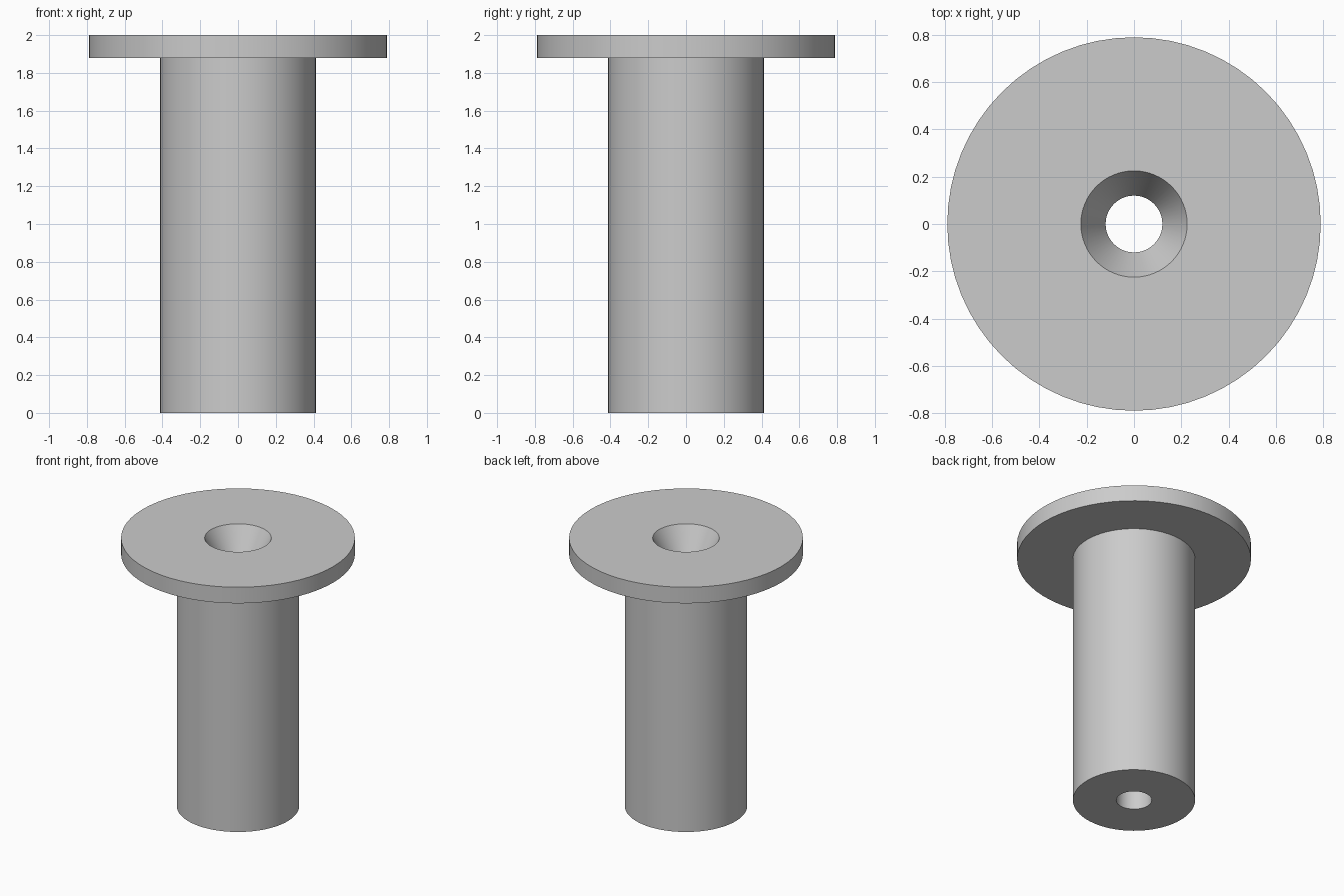
import bpy
import bmesh
import math

cube = bpy.data.objects.get("Cube")
if cube:
    bpy.data.objects.remove(cube, do_unlink=True)

SEGMENTS = 64

# Plain grey material
grey = bpy.data.materials.new("plain grey")
grey.use_nodes = True
colour = (0.6, 0.6, 0.6, 1.0)
grey.diffuse_color = colour
grey.node_tree.nodes["Principled BSDF"].inputs["Base Color"].default_value = colour


def lathe(name, profile):
    """Revolve a closed (radius, height) profile around the z axis."""
    bm = bmesh.new()
    rings = []
    for i in range(SEGMENTS):
        a = 2 * math.pi * i / SEGMENTS
        rings.append([bm.verts.new((r * math.cos(a), r * math.sin(a), z))
                      for r, z in profile])
    for i, ring in enumerate(rings):
        nxt = rings[(i + 1) % SEGMENTS]
        for j in range(len(profile)):
            k = (j + 1) % len(profile)
            bm.faces.new((ring[j], nxt[j], nxt[k], ring[k]))
    bmesh.ops.recalc_face_normals(bm, faces=bm.faces)
    mesh = bpy.data.meshes.new(name)
    bm.to_mesh(mesh)
    bm.free()
    mesh.materials.append(grey)
    obj = bpy.data.objects.new(name, mesh)
    bpy.context.collection.objects.link(obj)
    return obj


# Flanged bushing: shaft, flange, countersunk mouth and through bore
bushing = lathe("flanged_bushing", [
    (0.12, 0.0), (0.413, 0.0),      # shaft foot
    (0.413, 1.88), (0.79, 1.88),    # underside of flange
    (0.79, 2.0), (0.225, 2.0),      # flange top
    (0.12, 1.81),                   # end of the countersink
])

# Smooth round walls, crisp rims
bpy.ops.object.select_all(action="DESELECT")
bushing.select_set(True)
bpy.context.view_layer.objects.active = bushing
bpy.ops.object.shade_smooth_by_angle(angle=math.radians(25))
